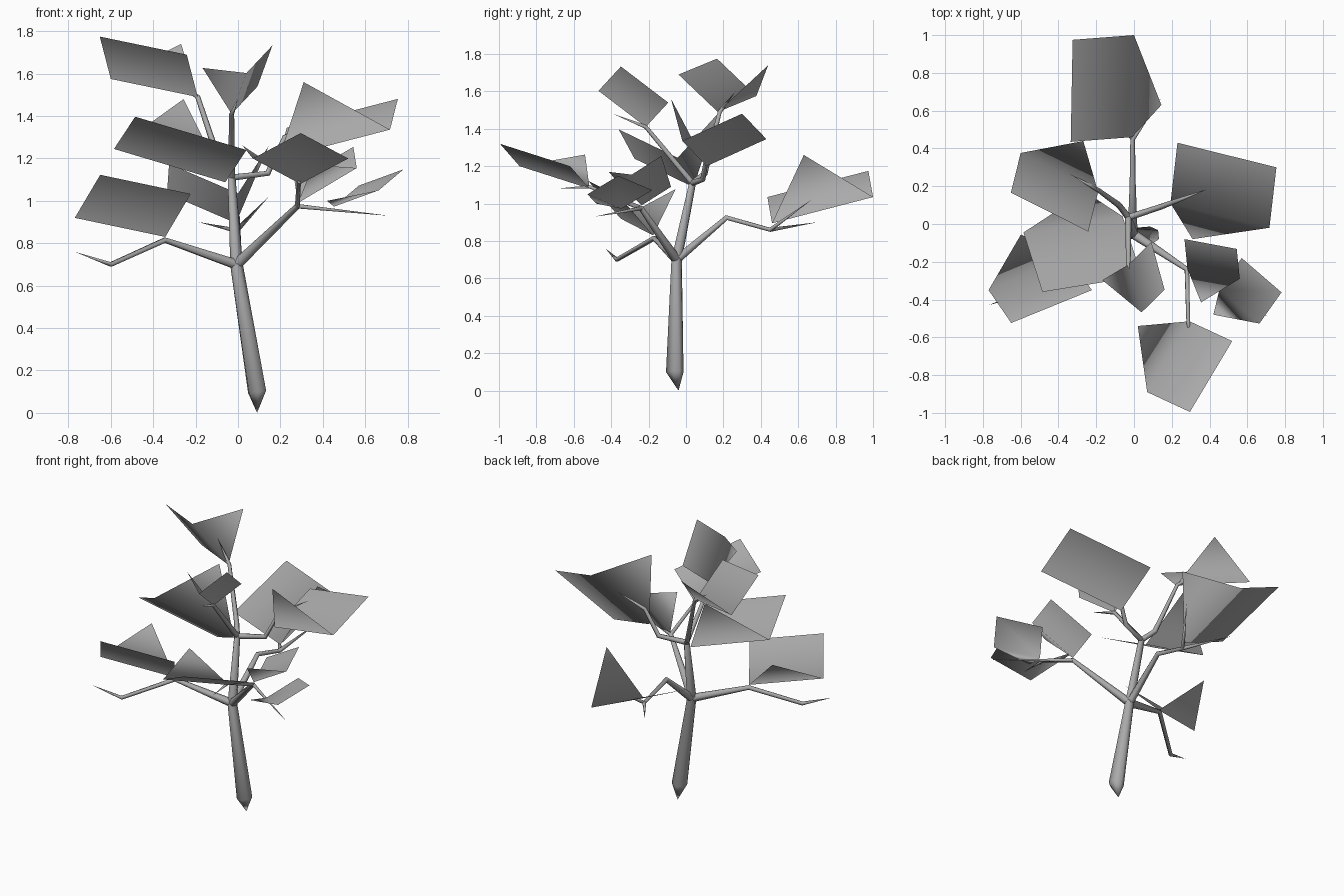
import bpy
import bmesh
import math
from mathutils import Vector

default_cube = bpy.data.objects.get("Cube")
if default_cube:
    bpy.data.objects.remove(default_cube, do_unlink=True)

# One grey for bark and leaves
grey = bpy.data.materials.new("plain grey")
grey.use_nodes = True
colour = (0.4, 0.4, 0.4, 1)
grey.diffuse_color = colour
grey.node_tree.nodes["Principled BSDF"].inputs["Base Color"].default_value = colour

SIDES = 6


def finish(bm, name):
    """Turn a bmesh into a smooth shaded grey object."""
    mesh = bpy.data.meshes.new(name)
    bm.to_mesh(mesh)
    bm.free()
    mesh.materials.append(grey)
    for face in mesh.polygons:
        face.use_smooth = True
    obj = bpy.data.objects.new(name, mesh)
    bpy.context.scene.collection.objects.link(obj)
    return obj


def limb(name, points, radii):
    """Tapered tube along a bent path; a radius of zero makes a pointed end."""
    bm = bmesh.new()
    path = [Vector(p) for p in points]
    rings = []
    for i, (centre, radius) in enumerate(zip(path, radii)):
        if radius == 0:
            rings.append([bm.verts.new(centre)] * SIDES)
            continue
        before = path[max(i - 1, 0)]
        after = path[min(i + 1, len(path) - 1)]
        turn = (after - before).to_track_quat("Z", "Y")
        ring = []
        for k in range(SIDES):
            angle = math.tau * k / SIDES
            offset = Vector((math.cos(angle), math.sin(angle), 0)) * radius
            ring.append(bm.verts.new(centre + turn @ offset))
        rings.append(ring)
    for low, high in zip(rings, rings[1:]):
        for k in range(SIDES):
            n = (k + 1) % SIDES
            corners = [low[k], low[n], high[n], high[k]]
            bm.faces.new(list(dict.fromkeys(corners)))
    return finish(bm, name)


def leaf(name, stem, fold_end, side, apex=None):
    """Rectangle with a triangle standing on its fold edge, facing outwards."""
    stem, fold_end, side = Vector(stem), Vector(fold_end), Vector(side)
    fold, width = fold_end - stem, side - stem
    if apex is None:
        upright = fold.cross(width).normalized()
        apex = (stem + fold_end) / 2 + upright * width.length
    bm = bmesh.new()
    s, f, c, d, t = [bm.verts.new(v) for v in
                     (stem, fold_end, side, fold_end + width, Vector(apex))]
    bm.faces.new((s, f, d, c))
    bm.faces.new((s, f, t))
    return finish(bm, name)


# Trunk and main joints
fork = (-.007, -.05, .70)
crown = (-.03, .035, 1.11)
back_joint = (-.007, .45, .86)
front_joint = (.28, -.24, .975)

limb("trunk", [(.09, -.04, 0), (.09, -.06, .1), fork, crown, (-.03, .04, 1.13)],
     [0, .047, .03, .019, 0])

# Branches from the lower fork
limb("right_branch", [fork, (-.345, -.17, .815), (-.60, -.37, .70), (-.77, -.43, .76)],
     [.026, .014, .012, 0])
limb("back_branch", [fork, (-.007, .217, .925), back_joint, (.145, .67, 1.02)],
     [.026, .016, .013, 0])
limb("back_twig", [back_joint, (-.185, .70, .90)], [.012, 0])
limb("front_branch", [fork, front_joint, (.287, -.515, 1.09), (.30, -.69, 1.08)],
     [.026, .014, .01, 0])
limb("front_twig", [front_joint, (.71, -.49, .93)], [.012, 0])

# Branches from the crown joint
limb("crown_front_branch", [crown, (-.03, -.215, 1.41), (0, -.39, 1.48)],
     [.017, .012, 0])
limb("crown_back_branch", [crown, (-.08, .10, 1.16), (-.19, .18, 1.49), (-.34, .265, 1.60)],
     [.017, .016, .012, 0])
limb("crown_left_branch", [crown, (.14, .09, 1.13), (.22, .12, 1.30), (.39, .185, 1.40)],
     [.017, .015, .012, 0])

# Leaves
leaf("back_leaf", (-.01, .46, .895), (0, 1, 1.035), (-.335, .435, 1.035),
     apex=(.145, .63, 1.26))
leaf("top_right_leaf", (-.19, .17, 1.49), (-.60, .376, 1.575), (-.242, -.04, 1.69))
leaf("top_front_leaf", (-.03, -.215, 1.41), (.04, -.468, 1.603), (.092, -.095, 1.54))
leaf("middle_right_leaf", (-.06, .04, 1.088), (-.585, -.045, 1.245), (.04, -.275, 1.24))
leaf("left_leaf", (.193, .11, 1.20), (.717, -.02, 1.336), (.23, .43, 1.345),
     apex=(.31, -.08, 1.56))
leaf("low_right_leaf", (-.343, -.176, .83), (-.77, -.35, .92), (-.223, -.35, 1.033))
leaf("front_leaf", (.294, -.515, 1.08), (.07, -.89, 1.20), (.52, -.62, 1.20),
     apex=(.02, -.54, 1.262))
leaf("small_inner_leaf", (.283, -.238, .99), (.56, -.29, 1.155), (.267, -.08, 1.09),
     apex=(.355, -.415, 1.17))
leaf("small_outer_leaf", (.453, -.345, .973), (.664, -.527, 1.05), (.57, -.18, 1.072),
     apex=(.42, -.48, 1))
